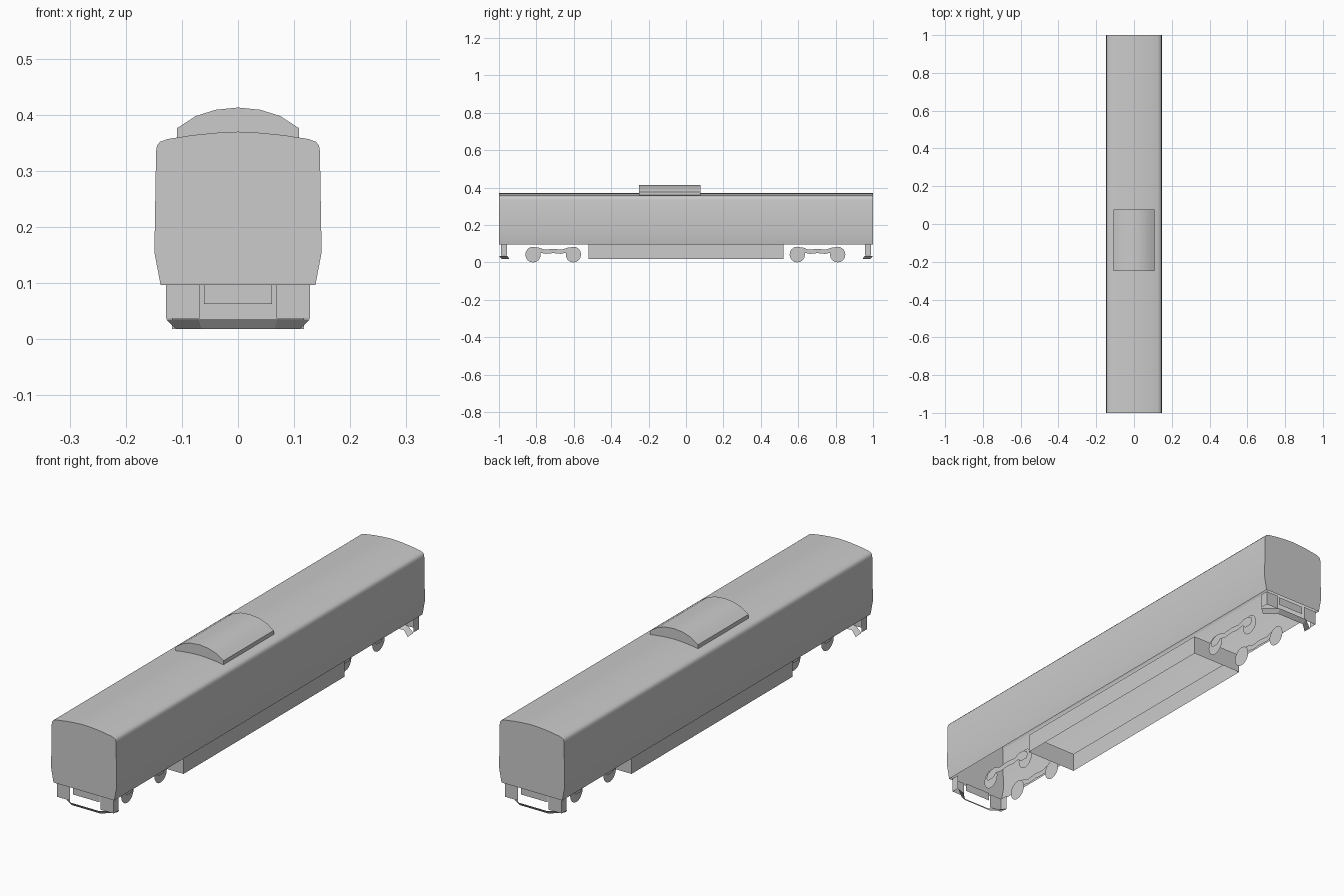
import bpy, bmesh, math
from mathutils import Vector

if "Cube" in bpy.data.objects:
    bpy.data.objects.remove(bpy.data.objects["Cube"])


def make(name, verts, faces, smooth=False):
    me = bpy.data.meshes.new(name)
    me.from_pydata([Vector(v) for v in verts], [], faces)
    bm = bmesh.new()
    bm.from_mesh(me)
    bmesh.ops.recalc_face_normals(bm, faces=bm.faces)
    bm.to_mesh(me)
    bm.free()
    ob = bpy.data.objects.new(name, me)
    bpy.context.collection.objects.link(ob)
    if smooth:
        bpy.ops.object.select_all(action='DESELECT')
        ob.select_set(True)
        bpy.context.view_layer.objects.active = ob
        bpy.ops.object.shade_smooth_by_angle(angle=math.radians(35))
    return ob


def mirrored(half):
    """Half profile (x > 0, first to middle) to full right-to-left profile."""
    return half + [(-x, z) for x, z in reversed(half) if x > 0]


def shell(name, profile, y0, y1, smooth=False):
    """Open profile swept along y with closed ends and an open underside."""
    n = len(profile)
    verts = [(x, y, z) for y in (y0, y1) for x, z in profile]
    faces = [(i, i + 1, n + i + 1, n + i) for i in range(n - 1)]
    faces += [tuple(range(n)), tuple(range(n, 2 * n))]
    return make(name, verts, faces, smooth)


def ribbon(name, low, high):
    """Thin strip between two paths."""
    n = len(low)
    return make(name, low + high,
                [(i, i + 1, n + i + 1, n + i) for i in range(n - 1)])


# Car body with curved roof
shell("car_body", mirrored([
    (0.138, 0.097), (0.149, 0.155), (0.146, 0.335), (0.1445, 0.345),
    (0.139, 0.352), (0.125, 0.357), (0.08, 0.364), (0.04, 0.368), (0, 0.37)]),
    -1, 1, True)

# Rooftop unit
shell("roof_unit", mirrored([
    (0.109, 0.36), (0.109, 0.376), (0.075, 0.398), (0.04, 0.409), (0, 0.413)]),
    -0.25, 0.077, True)

# Underfloor equipment skirt
skirt = [(0.118, 0.018), (0.118, 0.097), (-0.118, 0.097), (-0.118, 0.018)]
n = len(skirt)
make("underfloor_skirt", [(x, y, z) for y in (-0.522, 0.522) for x, z in skirt],
     [(0, 1, 5, 4), (2, 3, 7, 6), (0, 1, 2, 3), (4, 5, 6, 7)])

# Bogies: flat wheels and a wavy side frame on each side
frame_half = [(0.125, 0.066), (0.105, 0.078), (0.08, 0.08), (0.045, 0.068), (0, 0.073)]
frame_low = [(0, 0.05), (0.04, 0.046), (0.07, 0.052), (0.088, 0.036), (0.12, 0.036),
             (0.13, 0.05)]
outline = (frame_half + [(-u, z) for u, z in reversed(frame_half[:-1])]
           + [(-u, z) for u, z in reversed(frame_low)] + frame_low[1:])
for end, yc in (("front", -0.71), ("rear", 0.703)):
    for side, s in (("left", -1), ("right", 1)):
        make(f"{end}_{side}_bogie_frame",
             [(s * 0.075, yc + u, z) for u, z in outline],
             [tuple(range(len(outline)))])
        for k, du in (("a", -0.108), ("b", 0.108)):
            ring = [math.tau * i / 16 for i in range(16)]
            make(f"{end}_{side}_wheel_{k}",
                 [(s * 0.07, yc + du + 0.041 * math.cos(a), 0.042 + 0.042 * math.sin(a))
                  for a in ring], [tuple(range(16))])

# End gear: brackets, centre plate and bent rail guard
for end, e in (("front", -1), ("rear", 1)):
    for side, s in (("left", -1), ("right", 1)):
        path = [(s * 0.069, e * 0.99), (s * 0.128, e * 0.99), (s * 0.128, e * 0.957)]
        ribbon(f"{end}_{side}_bracket",
               [(x, y, 0.037) for x, y in path], [(x, y, 0.097) for x, y in path])
    ribbon(f"{end}_coupler_plate",
           [(x, e * 0.985, 0.063) for x in (-0.061, 0.061)],
           [(x, e * 0.985, 0.097) for x in (-0.061, 0.061)])
    top = [(-0.128, 0.955), (-0.07, 1.0), (0.07, 1.0), (0.128, 0.955)]
    low = [(-0.11, 0.944), (-0.065, 0.985), (0.065, 0.985), (0.11, 0.944)]
    ribbon(f"{end}_rail_guard",
           [(x, e * y, 0.018) for x, y in low], [(x, e * y, 0.035) for x, y in top])
